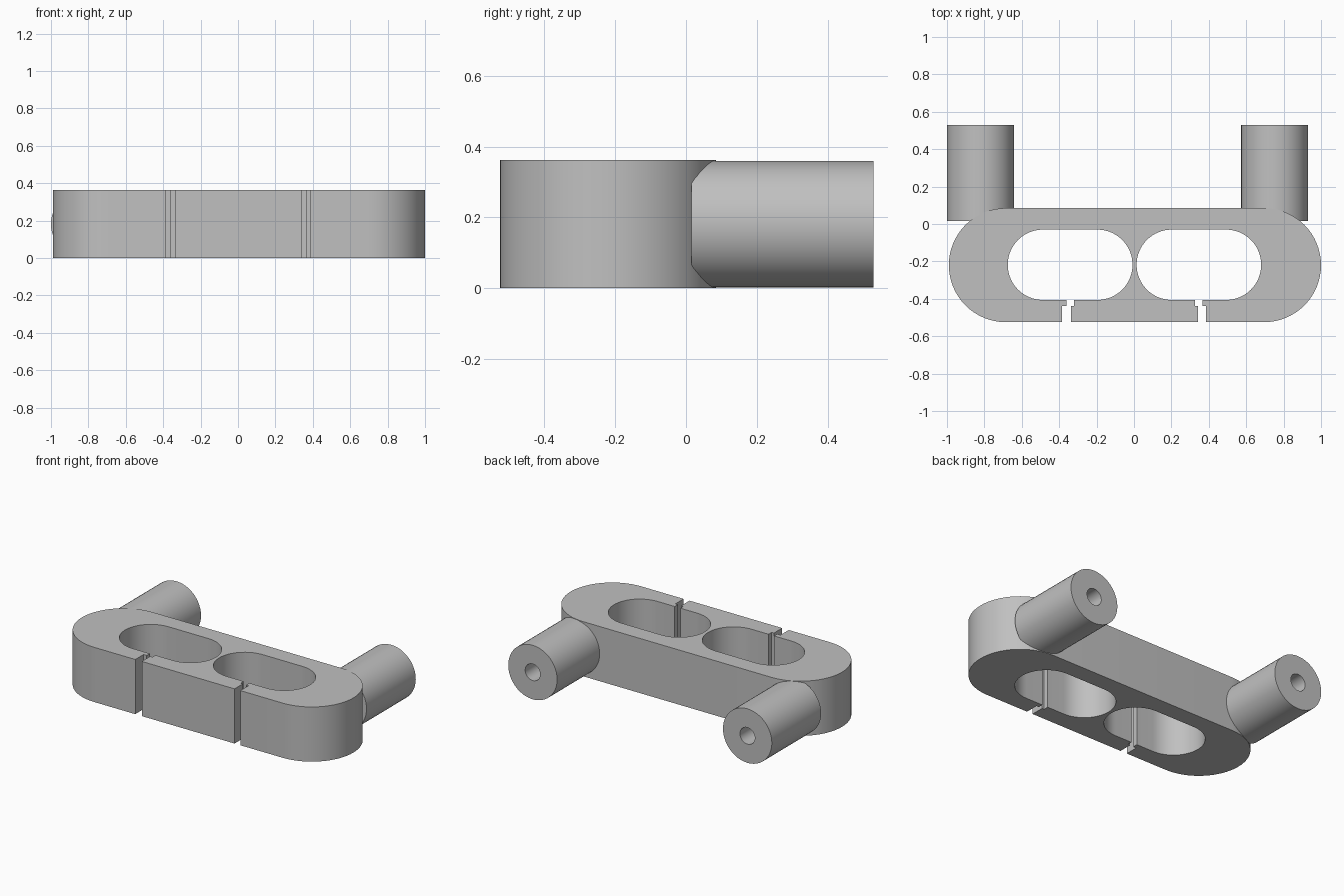
import bpy, bmesh, math
from mathutils import Matrix

cube = bpy.data.objects.get("Cube")
if cube:
    bpy.data.objects.remove(cube, do_unlink=True)

HEIGHT = 0.362
FRONT, BACK = -0.525, 0.085
MID_Y = (FRONT + BACK) / 2
HOLE_FRONT, HOLE_BACK = -0.406, -0.03
STEP_Y = -0.438

grey = bpy.data.materials.new("plain_grey")
grey.use_nodes = True
colour = (0.53, 0.53, 0.53, 1)
grey.diffuse_color = colour
grey.node_tree.nodes["Principled BSDF"].inputs["Base Color"].default_value = colour


def arc(cx, cy, r, start, end, steps=32):
    """Points on a circle arc, angles in degrees."""
    angles = [math.radians(start + (end - start) * i / steps) for i in range(steps + 1)]
    return [(cx + r * math.cos(a), cy + r * math.sin(a)) for a in angles]


def finish(bm, name):
    bmesh.ops.recalc_face_normals(bm, faces=bm.faces[:])
    mesh = bpy.data.meshes.new(name)
    bm.to_mesh(mesh)
    bm.free()
    mesh.materials.append(grey)
    obj = bpy.data.objects.new(name, mesh)
    bpy.context.collection.objects.link(obj)
    bpy.ops.object.select_all(action='DESELECT')
    obj.select_set(True)
    bpy.context.view_layer.objects.active = obj
    bpy.ops.object.shade_smooth_by_angle(angle=math.radians(30))
    return obj


def slotted_hole(x_min, x_max, outer, inner):
    """Path in through a stepped slot, round an oblong hole and out again."""
    r = (HOLE_BACK - HOLE_FRONT) / 2
    cy = (HOLE_BACK + HOLE_FRONT) / 2
    path = [(outer[0], FRONT), (outer[0], STEP_Y), (inner[0], STEP_Y), (inner[0], HOLE_FRONT)]
    path += arc(x_min + r, cy, r, 270, 90)
    path += arc(x_max - r, cy, r, 90, -90)
    path += [(inner[1], HOLE_FRONT), (inner[1], STEP_Y), (outer[1], STEP_Y), (outer[1], FRONT)]
    return path


# Oblong body with two holes, each open to the front through a slot
r = (BACK - FRONT) / 2
outline = arc(1.0 - r, MID_Y, r, -90, 90) + arc(-0.99 + r, MID_Y, r, 90, 270)
outline += slotted_hole(-0.675, -0.008, (-0.385, -0.337), (-0.362, -0.32))
outline += slotted_hole(0.014, 0.68, (0.342, 0.385), (0.326, 0.367))
bm = bmesh.new()
base = bm.faces.new([bm.verts.new((x, y, 0)) for x, y in outline])
top = bmesh.ops.extrude_face_region(bm, geom=[base], use_keep_orig=True)
bmesh.ops.translate(bm, vec=(0, 0, HEIGHT),
                    verts=[v for v in top["geom"] if isinstance(v, bmesh.types.BMVert)])
finish(bm, "holder_body")


# Round rear posts with a blind bore, spun from a half section
def post(name, x, radius=0.179, bore=0.055, y0=0.015, y1=0.53, bore_end=0.1):
    section = [(0, y0), (radius, y0), (radius, y1), (bore, y1), (bore, bore_end), (0, bore_end)]
    bm = bmesh.new()
    verts = [bm.verts.new((x + d, y, HEIGHT / 2)) for d, y in section]
    edges = [bm.edges.new(pair) for pair in zip(verts, verts[1:])]
    bmesh.ops.spin(bm, geom=verts + edges, cent=(x, 0, HEIGHT / 2), axis=(0, 1, 0),
                   angle=math.tau, steps=48)
    bmesh.ops.remove_doubles(bm, verts=bm.verts[:], dist=0.0005)
    finish(bm, name)


post("right_post", -0.821)
post("left_post", 0.752)
